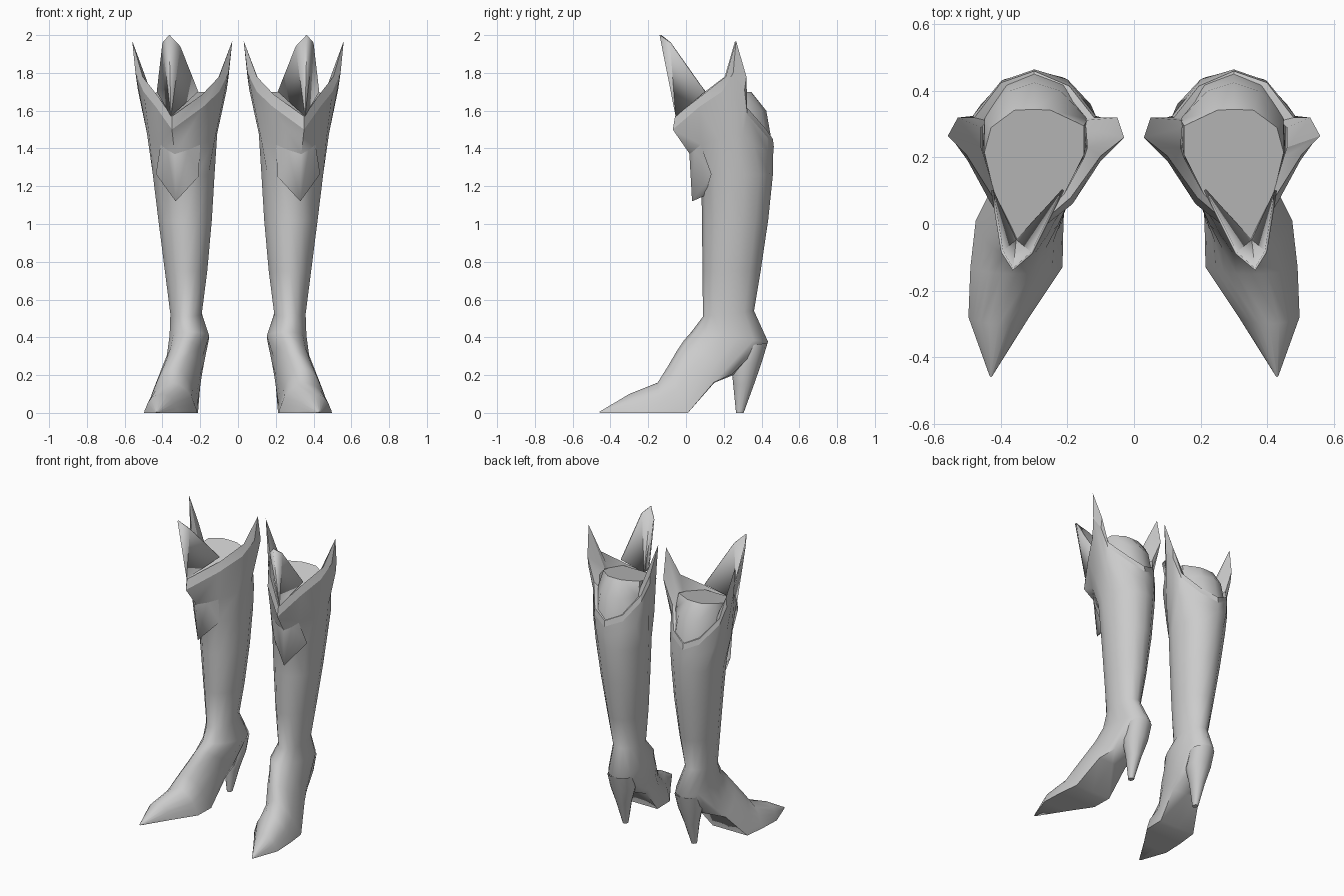
import bpy, bmesh, math

grey = bpy.data.materials.new("grey_leather")
grey.diffuse_color = (0.6, 0.6, 0.6, 1)


def make(name, bm, angle=40, thickness=0):
    """Finish one part and mirror it to the other boot."""
    bmesh.ops.recalc_face_normals(bm, faces=bm.faces)
    me = bpy.data.meshes.new(name)
    bm.to_mesh(me)
    bm.free()
    me.materials.append(grey)
    ob = bpy.data.objects.new(name, me)
    bpy.context.collection.objects.link(ob)
    bpy.ops.object.select_all(action='DESELECT')
    ob.select_set(True)
    bpy.context.view_layer.objects.active = ob
    bpy.ops.object.shade_smooth_by_angle(angle=math.radians(angle))
    if thickness:
        ob.modifiers.new("thickness", 'SOLIDIFY').thickness = thickness
    m = ob.modifiers.new("pair", 'MIRROR')
    m.use_mirror_merge = False
    return ob


def loft(rings, cap_start=False, cap_end=False):
    """Skin closed rings of equal point count."""
    bm = bmesh.new()
    loops = [[bm.verts.new(p) for p in r] for r in rings]
    n = len(loops[0])
    for a, b in zip(loops, loops[1:]):
        for i in range(n):
            j = (i + 1) % n
            bm.faces.new((a[i], a[j], b[j], b[i]))
    if cap_start:
        bm.faces.new(loops[0])
    if cap_end:
        bm.faces.new(loops[-1])
    return bm


def section(x0, x1, front, back, k):
    """14-point ring between a front/top and a back/bottom (y, z); k blends round to flat-soled."""
    dome = [(0, 1), (.33, .84), (.6, .5), (.78, .05), (.88, -.4), (.96, -.75), (1, -1), (0, -1)]
    half = []
    for i, (du, dv) in enumerate(dome):
        t = math.pi * i / 7
        half.append((math.sin(t) * (1 - k) + du * k, math.cos(t) * (1 - k) + dv * k))
    pts = [(-u, v) for u, v in half] + half[6:0:-1]
    ring = []
    for u, v in pts:
        f = (1 + v) / 2
        ring.append(((x0 + x1) / 2 + u * (x1 - x0) / 2,
                     back[0] + (front[0] - back[0]) * f,
                     back[1] + (front[1] - back[1]) * f))
    return ring


# foot and leg rings: from the toe tip up to below the knee
body = [
    (.425, .435, (-.46, .005), (-.455, 0), 1),
    (.315, .498, (-.30, .10), (-.28, 0), 1),
    (.215, .492, (-.15, .16), (-.13, 0), 1),
    (.212, .476, (-.10, .24), (.01, 0), 1),
    (.185, .42, (-.05, .325), (.15, .16), .8),
    (.172, .39, (-.01, .385), (.25, .20), .5),
    (.15, .365, (.03, .43), (.435, .375), 0),
    (.19, .36, (.09, .51), (.36, .54), 0),
    (.16, .39, (.087, .75), (.395, .75), 0),
    (.135, .425, (.085, 1.02), (.435, 1.02), 0),
    (.12, .455, (.08, 1.26), (.46, 1.26), 0),
]

# cuff rings, from the front around the inner side to the back and out again
base = [(.335, .02, 1.37), (.20, .075, 1.42), (.123, .17, 1.45), (.11, .25, 1.48),
        (.112, .30, 1.47), (.13, .36, 1.42), (.20, .435, 1.38), (.30, .46, 1.35),
        (.39, .435, 1.38), (.46, .36, 1.42), (.48, .30, 1.47), (.482, .25, 1.48),
        (.468, .17, 1.45), (.41, .08, 1.42)]
lip = [(.35, -.07, 1.50), (.185, .06, 1.62), (.10, .19, 1.70), (.05, .25, 1.80),
       (.06, .31, 1.71), (.115, .325, 1.58), (.19, .42, 1.46), (.30, .465, 1.41),
       (.40, .43, 1.46), (.485, .325, 1.58), (.53, .31, 1.71), (.543, .25, 1.80),
       (.50, .19, 1.70), (.435, .07, 1.62)]
rim = [(.35, -.058, 1.57), (.19, .08, 1.685), (.10, .205, 1.78), (.03, .26, 1.97),
       (.05, .32, 1.78), (.12, .32, 1.62), (.195, .415, 1.50), (.30, .46, 1.45),
       (.40, .425, 1.50), (.48, .32, 1.62), (.53, .32, 1.78), (.56, .265, 1.97),
       (.505, .21, 1.78), (.43, .09, 1.685)]
inner = [(.35, -.04, 1.57), (.21, .09, 1.66), (.15, .20, 1.67), (.14, .23, 1.68),
         (.145, .29, 1.66), (.17, .31, 1.58), (.22, .38, 1.50), (.30, .42, 1.46),
         (.38, .39, 1.50), (.44, .31, 1.58), (.46, .29, 1.66), (.46, .23, 1.68),
         (.45, .20, 1.67), (.42, .10, 1.66)]
make("boot_leg_and_foot", loft([section(*r) for r in body] + [base, lip], True), 75)
make("cuff_rim", loft([lip, rim, inner]), 30)

# heel spike, its top tucked inside the ankle
heel = [
    (.245, .28, (.265, 0), (.305, 0), 0),
    (.215, .305, (.25, .15), (.36, .15), 0),
    (.18, .335, (.24, .25), (.40, .265), 0),
    (.178, .336, (.28, .35), (.432, .37), 0),
]
make("heel", loft([section(*r) for r in heel], True), 60)

# top of the calf, rising inside the cuff to a closed top that dips to the front
calf_low = [(.35, -.035, 1.53), (.21, .10, 1.58), (.145, .21, 1.55), (.13, .32, 1.45),
            (.21, .425, 1.45), (.30, .455, 1.43), (.385, .425, 1.45), (.455, .32, 1.45),
            (.455, .215, 1.55), (.42, .10, 1.58)]
calf_mid = [(.35, -.04, 1.55), (.21, .095, 1.62), (.148, .21, 1.62), (.14, .315, 1.60),
            (.22, .40, 1.60), (.30, .425, 1.60), (.375, .40, 1.60), (.45, .315, 1.60),
            (.453, .215, 1.62), (.42, .095, 1.62)]
calf_top = [(.35, -.05, 1.57), (.21, .09, 1.66), (.15, .21, 1.68), (.15, .295, 1.70),
            (.25, .342, 1.70), (.30, .345, 1.70), (.36, .342, 1.70), (.43, .29, 1.70),
            (.45, .215, 1.68), (.42, .09, 1.66)]
make("calf_top", loft([calf_low, calf_mid, calf_top], False, True), 45)


def sheet(points, faces):
    bm = bmesh.new()
    v = [bm.verts.new(p) for p in points]
    for f in faces:
        bm.faces.new([v[i] for i in f])
    return bm


# pointed, ridged plate rising in front of the knee
make("knee_spike", sheet(
    [(.355, -.055, 1.57), (.365, -.14, 2.0), (.305, -.09, 1.94), (.21, .10, 1.70),
     (.40, -.085, 1.96), (.43, .10, 1.70)],
    [(0, 1, 2), (0, 2, 3), (0, 4, 1), (0, 5, 4)]), 5, 0.008)

# pointed shin plate hanging under the cuff, with a return to the leg below
make("shin_plate", sheet(
    [(.335, .018, 1.37), (.265, .044, 1.392), (.20, .074, 1.42), (.21, .095, 1.25),
     (.33, .032, 1.12), (.375, .046, 1.392), (.41, .078, 1.42), (.435, .135, 1.265),
     (.33, .10, 1.15)],
    [(0, 1, 4), (1, 3, 4), (1, 2, 3), (0, 4, 5), (5, 4, 7), (5, 7, 6),
     (4, 3, 8), (4, 8, 7)]), 75)
